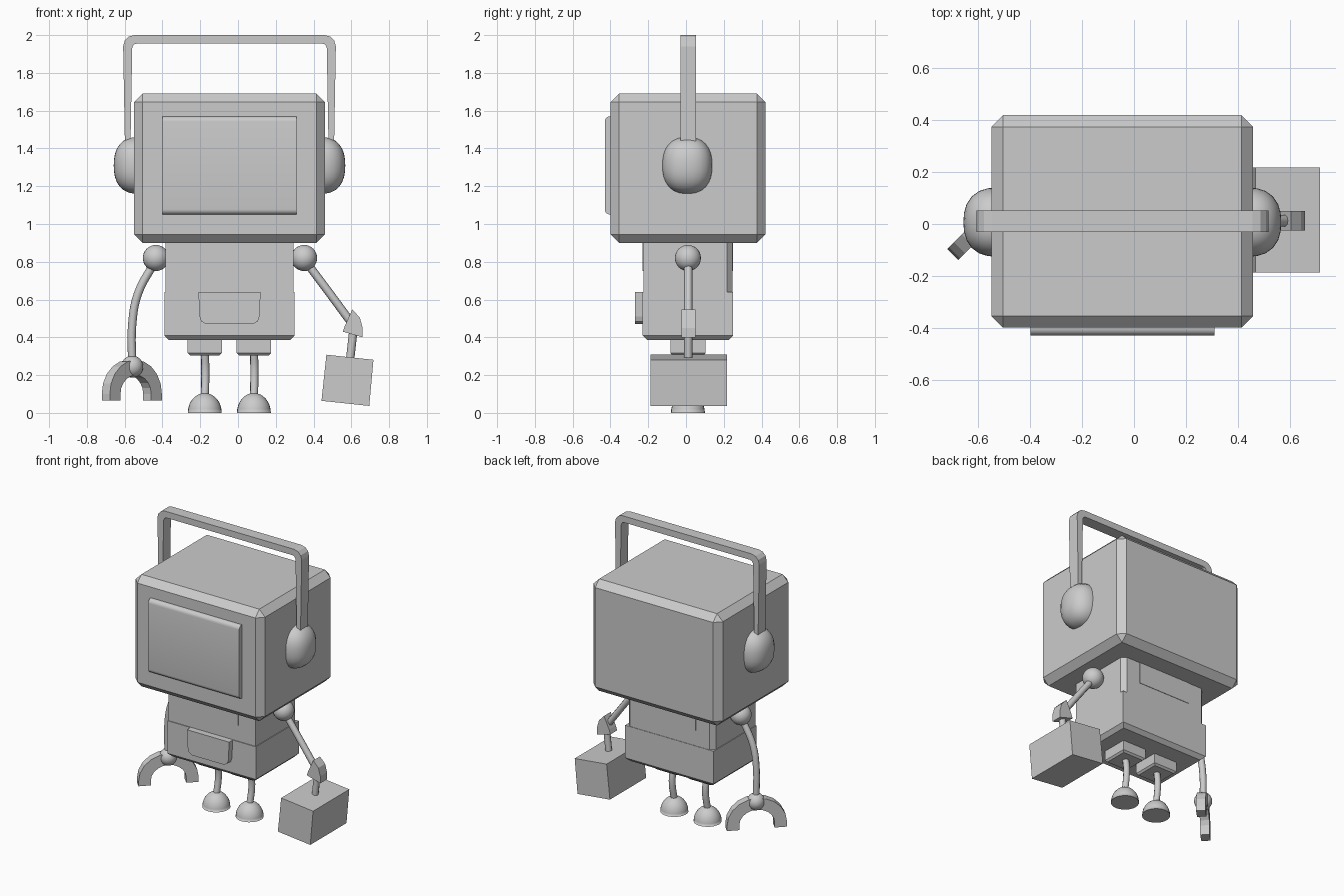
import bpy, bmesh, math
from mathutils import Matrix, Vector

if "Cube" in bpy.data.objects:
    bpy.data.objects.remove(bpy.data.objects["Cube"])

GREY = (0.6, 0.6, 0.6, 1)
grey = bpy.data.materials.new("plain grey")
grey.use_nodes = True
grey.diffuse_color = GREY
grey.node_tree.nodes["Principled BSDF"].inputs["Base Color"].default_value = GREY


def add(name, bm, smooth=False):
    bmesh.ops.recalc_face_normals(bm, faces=bm.faces[:])
    for f in bm.faces:
        f.smooth = smooth
    mesh = bpy.data.meshes.new(name)
    bm.to_mesh(mesh)
    bm.free()
    obj = bpy.data.objects.new(name, mesh)
    bpy.context.collection.objects.link(obj)
    mesh.materials.append(grey)
    return obj


def box(name, x, y, z, chamfer=0, pick=lambda e: True, segments=1):
    """Box from three ranges; chamfers the edges that pick accepts."""
    bm = bmesh.new()
    bmesh.ops.create_cube(bm, size=1)
    for v in bm.verts:
        v.co = [r[0] + (c + 0.5) * (r[1] - r[0]) for c, r in zip(v.co, (x, y, z))]
    if chamfer:
        edges = [e for e in bm.edges if pick(e)]
        bmesh.ops.bevel(bm, geom=edges, offset=chamfer, segments=segments,
                        profile=0.5, affect='EDGES')
    return add(name, bm)


def prism(name, points, y0, y1):
    """Outline in x and z, extruded along y."""
    bm = bmesh.new()
    face = bm.faces.new([bm.verts.new((x, y0, z)) for x, z in points])
    new = bmesh.ops.extrude_face_region(bm, geom=[face])["geom"]
    for v in new:
        if isinstance(v, bmesh.types.BMVert):
            v.co.y = y1
    return add(name, bm)


def ball(name, centre, radius, scale=(1, 1, 1), power=2.0, dome=False):
    bm = bmesh.new()
    bmesh.ops.create_uvsphere(bm, u_segments=24, v_segments=16, radius=1)
    if dome:
        bmesh.ops.bisect_plane(bm, geom=bm.verts[:] + bm.edges[:] + bm.faces[:],
                               plane_co=(0, 0, 0), plane_no=(0, 0, -1), clear_outer=True)
        bmesh.ops.holes_fill(bm, edges=[e for e in bm.edges if e.is_boundary], sides=0)
    for v in bm.verts:
        n = sum(abs(c) ** power for c in v.co) ** (1 / power)
        v.co = Vector(centre) + Vector([c / n * s * radius for c, s in zip(v.co, scale)])
    obj = add(name, bm, True)
    for f in obj.data.polygons:
        if dome and f.normal.z < -0.9:
            f.use_smooth = False
    return obj


def tube(name, points, radius):
    curve = bpy.data.curves.new(name, 'CURVE')
    curve.dimensions = '3D'
    curve.bevel_depth = radius
    curve.bevel_resolution = 2
    curve.use_fill_caps = True
    curve.resolution_u = 5
    spline = curve.splines.new('BEZIER')
    spline.bezier_points.add(len(points) - 1)
    for p, co in zip(spline.bezier_points, points):
        p.co = co
        p.handle_left_type = p.handle_right_type = 'AUTO'
    obj = bpy.data.objects.new(name, curve)
    bpy.context.collection.objects.link(obj)
    curve.materials.append(grey)
    return obj


def along(axis):
    return lambda e: abs((e.verts[0].co - e.verts[1].co).normalized()[axis]) > 0.9


MID = -0.045  # centre line of head and body

# Head with chamfered edges
box("head", (-0.55, 0.46), (-0.40, 0.42), (0.90, 1.69), 0.045)

# Screen, rounded along its top and bottom front edges
screen = box("screen", (-0.40, 0.31), (-0.43, -0.39), (1.05, 1.57), 0.028,
             lambda e: along(0)(e) and e.verts[0].co.y < -0.41, 5)
for f in screen.data.polygons:
    f.use_smooth = abs(f.normal.x) < 0.5

# Ear pads and carrying handle
for name, x in (("left_ear", 0.44), ("right_ear", -0.53)):
    ball(name, (x, 0.007, 1.31), 1, (0.128, 0.133, 0.15), 2.4)


def arch(top_x, low_x, top, corner):
    """Half of a rounded arch, from foot to top."""
    pts = [(low_x, 1.38)]
    for i in range(4):
        a = math.radians(30 * i)
        pts.append((top_x - corner + corner * math.cos(a), top - corner + corner * math.sin(a)))
    return pts


outer = arch(0.563, 0.553, 2.0, 0.06)
inner = arch(0.515, 0.525, 1.955, 0.025)
right_side = [(MID + x, z) for x, z in outer]
left_side = [(MID - x, z) for x, z in reversed(outer)]
inside = [(MID - x, z) for x, z in inner] + [(MID + x, z) for x, z in reversed(inner)]
prism("handle", right_side + left_side + inside, -0.03, 0.052)

# Body: lower block, upper block with chamfered rear corners, thin panels
box("lower_body", (-0.39, 0.30), (-0.23, 0.25), (0.385, 0.64), 0.025,
    lambda e: all(v.co.z < 0.4 for v in e.verts))
box("upper_body", (-0.385, 0.295), (-0.225, 0.247), (0.63, 0.91), 0.03,
    lambda e: along(2)(e) and e.verts[0].co.y > 0)
box("front_panel", (-0.25, 0.16), (-0.23, -0.22), (0.75, 0.90))
box("back_panel", (-0.25, 0.16), (0.24, 0.25), (0.75, 0.90))

# Pouch
half = [(0.165, 0.64), (0.158, 0.51), (0.15, 0.485), (0.125, 0.47)]
prism("pouch", [(MID + x, z) for x, z in half] +
      [(MID - x, z) for x, z in reversed(half)], -0.27, -0.22)

# Hips, legs and feet
for side, x in (("right", -0.176), ("left", 0.084)):
    box(side + "_hip", (x - 0.091, x + 0.091), (-0.082, 0.104), (0.305, 0.40), 0.012,
        lambda e: all(v.co.z < 0.31 for v in e.verts))
    tube(side + "_leg", [(x, 0.015, 0.33), (x + 0.003, 0.03, 0.22), (x, 0.01, 0.08)], 0.022)
    ball(side + "_foot", (x, 0.01, 0), 0.09, (1, 1, 1.17), dome=True)

# Shoulders
ball("right_shoulder", (-0.435, 0.01, 0.82), 0.069)
ball("left_shoulder", (0.35, 0.01, 0.82), 0.069)

# Right arm with a turned claw
tube("right_arm", [(-0.44, 0.01, 0.80), (-0.53, 0.01, 0.63),
                   (-0.56, 0.015, 0.47), (-0.56, 0.02, 0.25)], 0.022)
ball("right_wrist", (-0.56, 0.02, 0.245), 0.058)


def ring(r, height, base):
    steps = [math.pi * i / 10 for i in range(11)]
    return [(r, base)] + [(r * math.cos(a), 0.10 + height * math.sin(a)) for a in steps] + [(-r, base)]


claw = prism("claw", ring(0.195, 0.18, 0.065) + ring(0.115, 0.10, 0.065)[::-1], -0.03, 0.03)
claw.data.transform(Matrix.Translation((-0.562, 0.02, 0)) @ Matrix.Rotation(math.pi / 4, 4, 'Z'))

# Left arm with a cuff and a carried case
tube("left_arm", [(0.36, 0.012, 0.80), (0.48, 0.012, 0.64), (0.605, 0.012, 0.47)], 0.022)
prism("left_cuff", [(0.605, 0.547), (0.645, 0.505), (0.66, 0.45), (0.66, 0.40),
                    (0.555, 0.43), (0.565, 0.46)], -0.025, 0.05)
tube("case_grip", [(0.61, 0.012, 0.43), (0.592, 0.012, 0.27)], 0.022)
prism("case", [(0.468, 0.308), (0.717, 0.281), (0.695, 0.037), (0.442, 0.064)], -0.187, 0.217)
